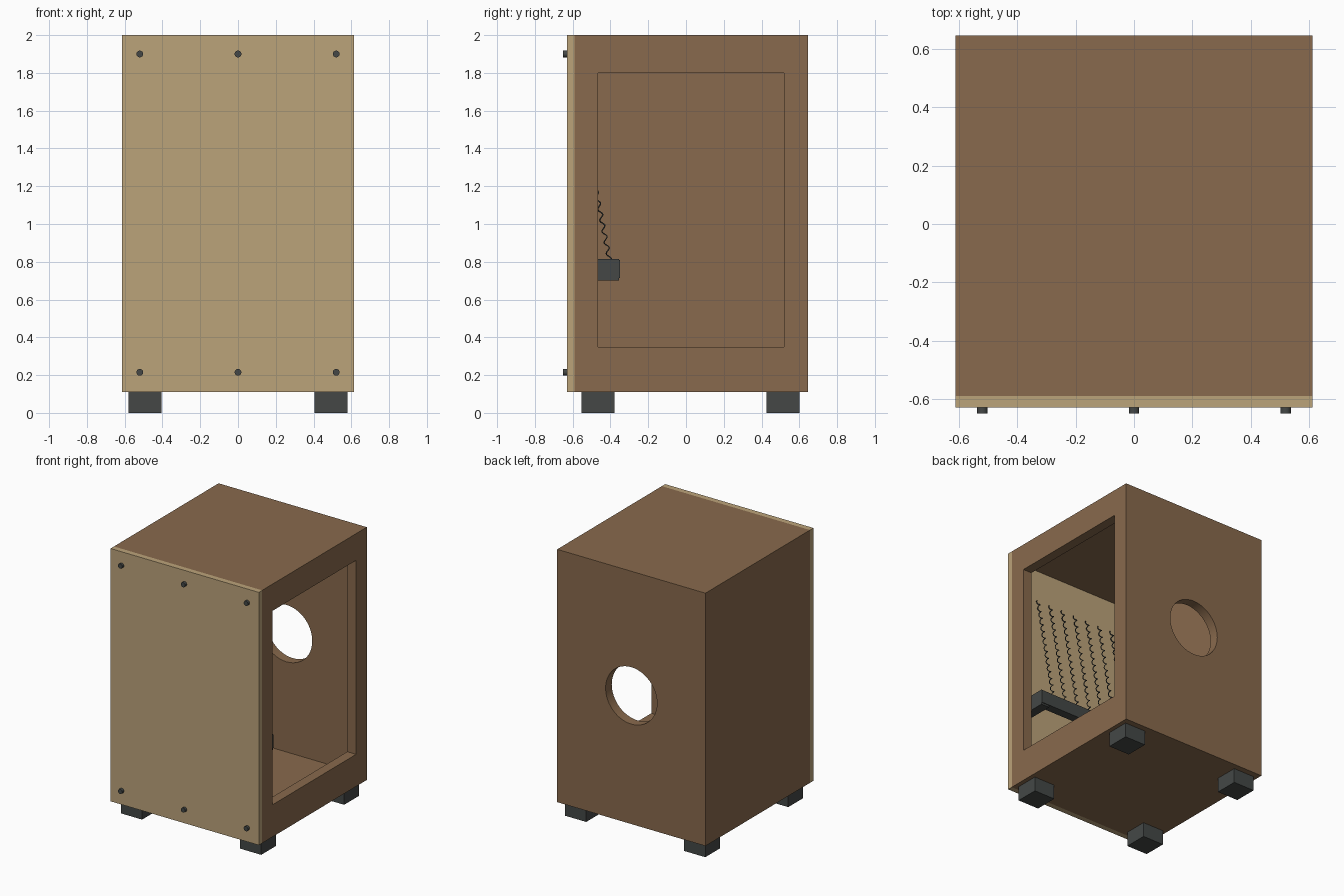
import bpy, math
from mathutils import Vector

if "Cube" in bpy.data.objects:
    bpy.data.objects.remove(bpy.data.objects["Cube"])


def material(name, rgb):
    m = bpy.data.materials.new(name)
    m.diffuse_color = (*rgb, 1)
    m.use_nodes = True
    m.node_tree.nodes["Principled BSDF"].inputs["Base Color"].default_value = m.diffuse_color
    return m


WOOD = material("brown_wood", (0.25, 0.144, 0.074))
PLY = material("light_ply", (0.50, 0.366, 0.195))
DARK = material("dark_grey", (0.058, 0.064, 0.062))


def box(name, lo, hi, mat=None):
    lo, hi = Vector(lo), Vector(hi)
    bpy.ops.mesh.primitive_cube_add(size=1, location=(lo + hi) / 2)
    o = bpy.context.object
    o.name = name
    o.scale = hi - lo
    bpy.ops.object.transform_apply(location=False, rotation=False, scale=True)
    if mat:
        o.data.materials.append(mat)
    return o


def rod_y(name, r, depth, loc, sides, mat=None):
    bpy.ops.mesh.primitive_cylinder_add(vertices=sides, radius=r, depth=depth,
                                        location=loc, rotation=(math.pi / 2, 0, 0))
    o = bpy.context.object
    o.name = name
    if mat:
        o.data.materials.append(mat)
    bpy.ops.object.shade_smooth_by_angle()
    return o


def cut(target, cutter):
    cutter.hide_render = True
    mod = target.modifiers.new("cut", 'BOOLEAN')
    mod.operation = 'DIFFERENCE'
    mod.solver = 'EXACT'
    mod.object = cutter
    bpy.context.view_layer.objects.active = target
    bpy.ops.object.modifier_apply(modifier=mod.name)
    bpy.data.objects.remove(cutter)


W, T = 0.613, 0.073            # half width, panel thickness
Y0, YP, Y1 = -0.63, -0.59, 0.646
Z0, Z1 = 0.11, 2.0

# hollow body with open front, side window and rear sound hole
body = box("body_shell", (-W, YP, Z0), (W, Y1, Z1), WOOD)
cut(body, box("cavity_cutter", (-W + T, YP - 0.1, Z0 + T), (W - T, Y1 - T, Z1 - T)))
cut(body, box("window_cutter", (W - T - 0.05, -0.465, 0.35), (W + 0.1, 0.52, 1.8)))
cut(body, rod_y("hole_cutter", 0.213, 0.3, (0, Y1, 1.07), 48))
bpy.ops.object.select_all(action='DESELECT')
body.select_set(True)
bpy.context.view_layer.objects.active = body
bpy.ops.object.shade_smooth_by_angle()

# striking plate
box("front_plate", (-W, Y0, Z0), (W, YP, Z1), PLY)

# plate screws
for z in (0.215, 1.9):
    for x in (-0.52, 0, 0.52):
        rod_y("plate_screw", 0.018, 0.03, (x, -0.635, z), 16, DARK)

# feet
for x in (-0.4925, 0.4925):
    for y in (-0.467, 0.513):
        box("foot", (x - 0.0875, y - 0.0875, 0), (x + 0.0875, y + 0.0875, Z0), DARK)

# U-shaped wire holder: cross bar and two arms
box("wire_bar", (-0.54, -0.416, 0.713), (0.54, -0.35, 0.81), DARK)
for s in (-1, 1):
    xs = sorted((s * 0.47, s * 0.54))
    box("wire_bar_arm", (xs[0], YP, 0.70), (xs[1], -0.356, 0.816), DARK)

# coiled snare wires leaning from the bar to the plate
TURNS, STEP, R = 15, 10, 0.011
for i in range(8):
    x = -0.388 + i * 0.776 / 7
    a, b = Vector((x, -0.403, 0.80)), Vector((x, -0.574, 1.68))
    axis = (b - a).normalized()
    u = Vector((1, 0, 0))
    v = axis.cross(u)
    crv = bpy.data.curves.new("snare_wire", 'CURVE')
    crv.dimensions = '3D'
    crv.bevel_depth = 0.0035
    crv.bevel_resolution = 1
    crv.use_fill_caps = True
    sp = crv.splines.new('POLY')
    n = TURNS * STEP
    sp.points.add(n)
    for k in range(n + 1):
        t = 2 * math.pi * k / STEP
        p = a.lerp(b, k / n) + R * (math.cos(t) * u + math.sin(t) * v)
        sp.points[k].co = (*p, 1)
    crv.materials.append(DARK)
    bpy.context.collection.objects.link(bpy.data.objects.new("snare_wire", crv))
